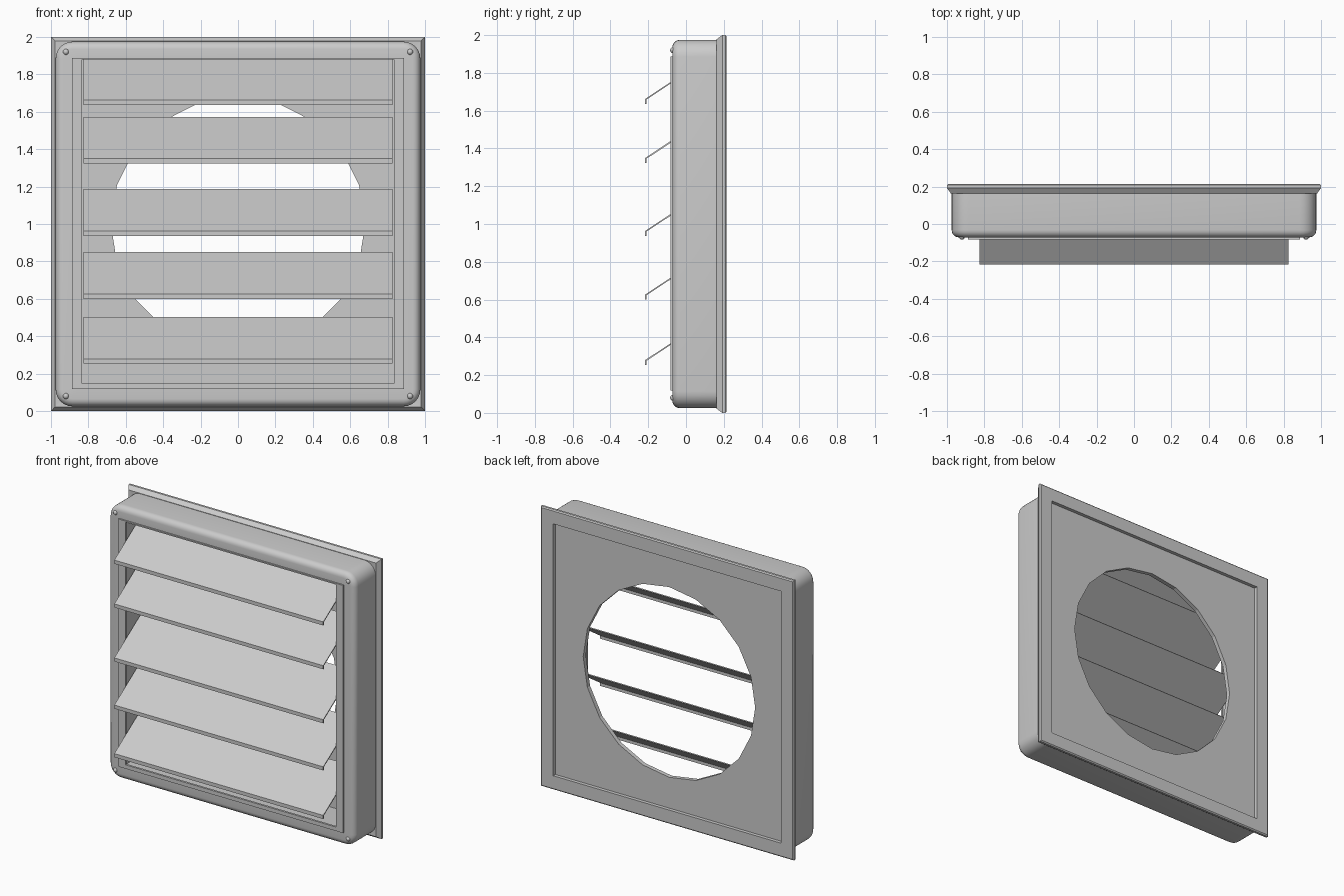
import bpy, bmesh, math
from mathutils import Matrix

if "Cube" in bpy.data.objects:
    bpy.data.objects.remove(bpy.data.objects["Cube"])


def make_object(name, bm, smooth=False):
    bmesh.ops.recalc_face_normals(bm, faces=bm.faces)
    me = bpy.data.meshes.new(name)
    bm.to_mesh(me)
    bm.free()
    ob = bpy.data.objects.new(name, me)
    bpy.context.collection.objects.link(ob)
    if smooth:
        bpy.ops.object.select_all(action='DESELECT')
        ob.select_set(True)
        bpy.context.view_layer.objects.active = ob
        bpy.ops.object.shade_smooth_by_angle(angle=math.radians(35))
    return ob


def rect_loop(hx, z0, z1, y, r=0, n=6):
    """Rectangle facing the front, with corners rounded by radius r."""
    if r == 0:
        return [(hx, y, z1), (-hx, y, z1), (-hx, y, z0), (hx, y, z0)]
    pts = []
    for q, (sx, zc) in enumerate(((1, z1 - r), (-1, z1 - r), (-1, z0 + r), (1, z0 + r))):
        for i in range(n + 1):
            a = math.pi / 2 * (q + i / n)
            pts.append((sx * (hx - r) + r * math.cos(a), y, zc + r * math.sin(a)))
    return pts


def loft(name, loops, smooth=False):
    """Skin a series of loops, joining the last back to the first."""
    bm = bmesh.new()
    rings = [[bm.verts.new(p) for p in lp] for lp in loops]
    n = len(rings[0])
    for a, b in zip(rings, rings[1:] + rings[:1]):
        for i in range(n):
            j = (i + 1) % n
            bm.faces.new((a[i], a[j], b[j], b[i]))
    return make_object(name, bm, smooth)


# housing: rounded box wall, front face and straight-sided opening
loops = [rect_loop(0.975, 0.025, 1.975, 0.17, 0.09)]
for i in range(6):
    a = math.pi / 2 * i / 5
    h = 0.935 + 0.04 * math.cos(a)
    loops.append(rect_loop(h, 1 - h, 1 + h, -0.032 - 0.04 * math.sin(a), h - 0.885))
loops.append(rect_loop(0.84, 0.14, 1.885, -0.072, 0.001))
loops.append(rect_loop(0.84, 0.14, 1.885, 0.17, 0.001))
loft("housing", loops, True)

# raised lip round the opening
loft("opening_lip", [rect_loop(0.888, 0.118, 1.888, -0.068),
                     rect_loop(0.888, 0.118, 1.888, -0.083),
                     rect_loop(0.833, 0.146, 1.879, -0.083),
                     rect_loop(0.833, 0.146, 1.879, -0.068)])

# rear flange with flared edge
loft("rear_flange", [rect_loop(h, 1 - h, 1 + h, y) for h, y in
                     ((0.9, 0.165), (0.978, 0.162), (1.0, 0.192),
                      (1.0, 0.208), (0.992, 0.215), (0.9, 0.215))])

# back plate with twenty-sided duct hole
bm = bmesh.new()
hole = [(0.68 * math.cos(math.tau * i / 20), 0.19, 1 + 0.68 * math.sin(math.tau * i / 20))
        for i in range(20)]
for lp in (rect_loop(0.902, 0.098, 1.902, 0.19), hole):
    vs = [bm.verts.new(p) for p in lp]
    for a, b in zip(vs, vs[1:] + vs[:1]):
        bm.edges.new((a, b))
bmesh.ops.triangle_fill(bm, edges=bm.edges[:], use_beauty=True, normal=(0, 1, 0))
ret = bmesh.ops.extrude_face_region(bm, geom=bm.faces[:], use_keep_orig=True)
for g in ret["geom"]:
    if isinstance(g, bmesh.types.BMVert):
        g.co.y = 0.16
make_object("back_plate", bm)

# sloping louvre blades with a small turned-down lip
profile = [(-0.217, 0.0), (-0.217, 0.026), (0.122, 0.25), (0.126, 0.244),
           (-0.210, 0.022), (-0.210, 0.0)]
for k, z in enumerate((0.253, 0.6, 0.937, 1.323, 1.636)):
    bm = bmesh.new()
    face = bm.faces.new([bm.verts.new((-0.826, y, z + dz)) for y, dz in profile])
    ret = bmesh.ops.extrude_face_region(bm, geom=[face], use_keep_orig=True)
    for g in ret["geom"]:
        if isinstance(g, bmesh.types.BMVert):
            g.co.x = 0.826
    make_object(f"louvre_blade_{k + 1}", bm)

# domed corner screws
for k, (x, z) in enumerate(((-0.92, 0.08), (0.92, 0.08), (-0.92, 1.92), (0.92, 1.92))):
    bm = bmesh.new()
    bmesh.ops.create_uvsphere(bm, u_segments=12, v_segments=8, radius=0.016,
                              matrix=Matrix.Translation((x, -0.068, z)))
    make_object(f"corner_screw_{k + 1}", bm, True)
